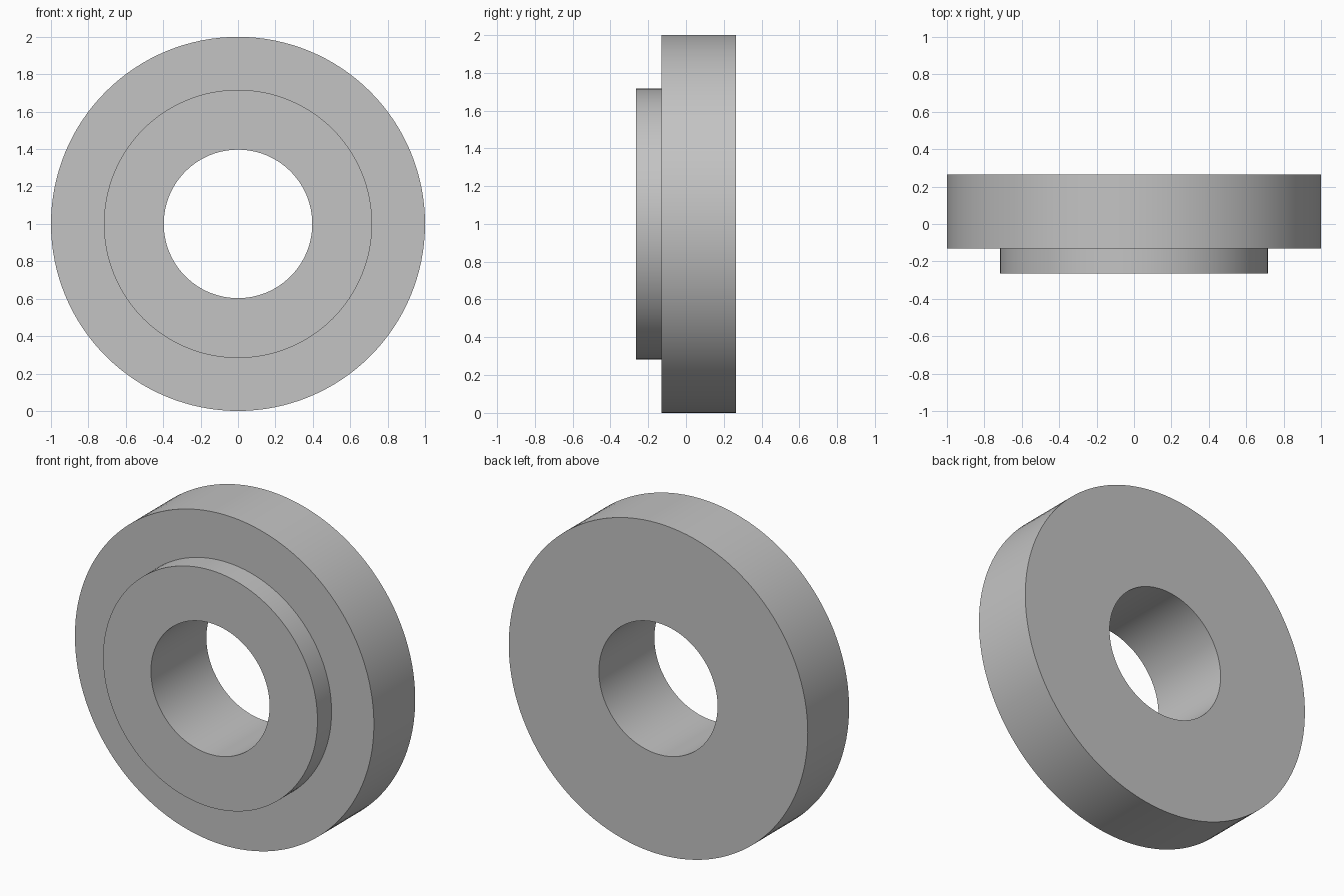
import bpy, bmesh, math
from mathutils import Matrix, Vector

cube = bpy.data.objects.get("Cube")
if cube:
    bpy.data.objects.remove(cube)

# Plain grey metal
grey = bpy.data.materials.new("grey metal")
grey.use_nodes = True
colour = (0.55, 0.55, 0.55, 1)
grey.diffuse_color = colour
grey.node_tree.nodes["Principled BSDF"].inputs["Base Color"].default_value = colour

# Stepped section as (radius, y): bore, raised shoulder, wide rim
BORE, SHOULDER, RIM = 0.397, 0.717, 1.0
FRONT, STEP, BACK = -0.265, -0.13, 0.265
profile = [(BORE, FRONT), (SHOULDER, FRONT), (SHOULDER, STEP),
           (RIM, STEP), (RIM, BACK), (BORE, BACK)]

# Spin the closed section around the y axis
bm = bmesh.new()
verts = [bm.verts.new((r, y, 0)) for r, y in profile]
edges = [bm.edges.new((v, verts[(i + 1) % len(verts)])) for i, v in enumerate(verts)]
bmesh.ops.spin(bm, geom=verts + edges, cent=(0, 0, 0), axis=(0, 1, 0),
               angle=math.tau, steps=128, use_duplicate=False)
bmesh.ops.remove_doubles(bm, verts=bm.verts, dist=0.0001)
bmesh.ops.recalc_face_normals(bm, faces=bm.faces)
bmesh.ops.translate(bm, verts=bm.verts, vec=(0, 0, RIM))

mesh = bpy.data.meshes.new("stepped_ring")
bm.to_mesh(mesh)
bm.free()
mesh.materials.append(grey)
ring = bpy.data.objects.new("stepped_ring", mesh)
bpy.context.collection.objects.link(ring)

# Smooth round walls with crisp rims
bpy.ops.object.select_all(action="DESELECT")
ring.select_set(True)
bpy.context.view_layer.objects.active = ring
bpy.ops.object.shade_smooth_by_angle(angle=math.radians(30))
